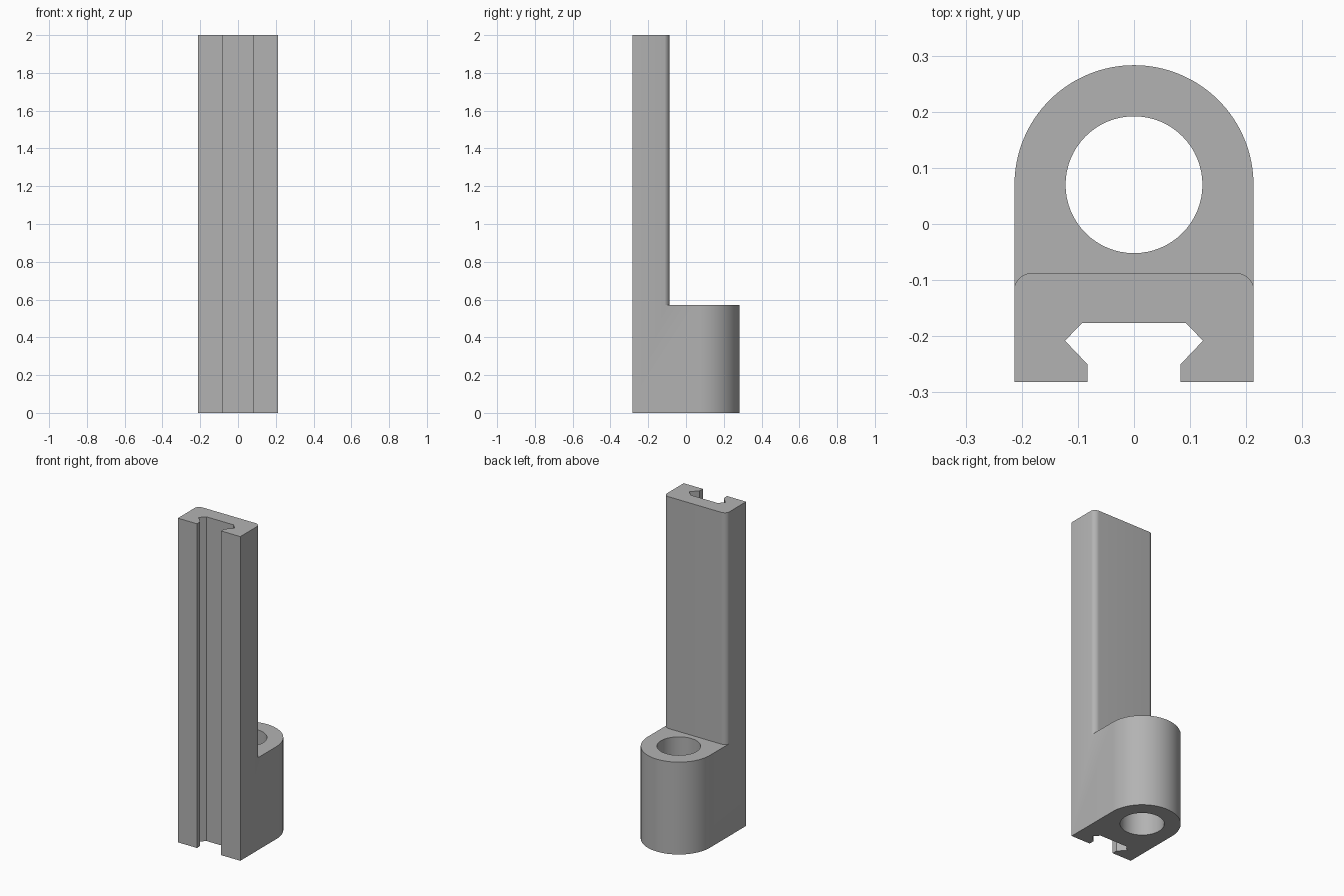
import bpy
import bmesh
from math import cos, sin, pi

cube = bpy.data.objects.get("Cube")
if cube:
    bpy.data.objects.remove(cube, do_unlink=True)

HALF_WIDTH, FRONT, HEIGHT = 0.213, -0.282, 2.0
LUG_HEIGHT, LUG_Y, HOLE_RADIUS = 0.57, 0.07, 0.122

grey = bpy.data.materials.new("plain grey")
grey.use_nodes = True
colour = (0.45, 0.45, 0.45, 1)
grey.diffuse_color = colour
grey.node_tree.nodes["Principled BSDF"].inputs["Base Color"].default_value = colour


def arc(cx, cy, radius, start, end, steps):
    angles = [start + (end - start) * i / steps for i in range(steps + 1)]
    return [(cx + radius * cos(a), cy + radius * sin(a)) for a in angles]


def mirrored(half):
    """Close a right-hand half outline with its mirror image."""
    return half + [(-x, y) for x, y in reversed(half)]


def extrude(name, outline, bottom, top):
    bm = bmesh.new()
    face = bm.faces.new([bm.verts.new((x, y, bottom)) for x, y in outline])
    moved = bmesh.ops.extrude_face_region(bm, geom=[face])["geom"]
    verts = [v for v in moved if isinstance(v, bmesh.types.BMVert)]
    bmesh.ops.translate(bm, verts=verts, vec=(0, 0, top - bottom))
    bmesh.ops.recalc_face_normals(bm, faces=bm.faces)
    mesh = bpy.data.meshes.new(name)
    bm.to_mesh(mesh)
    bm.free()
    mesh.materials.append(grey)
    obj = bpy.data.objects.new(name, mesh)
    bpy.context.collection.objects.link(obj)
    return obj


# Full-height blank with the rounded lug outline
blank = ([(-HALF_WIDTH, FRONT), (HALF_WIDTH, FRONT)]
         + arc(0, LUG_Y, HALF_WIDTH, 0, pi, 64))
bracket = extrude("slotted_rail_bracket", blank, 0, HEIGHT)

# Dovetail slot down the front
slot = mirrored([(0.083, -0.4), (0.083, -0.25), (0.123, -0.208), (0.092, -0.176)])

# Space behind the rail, with rounded rail corners
behind = mirrored([(0.4, 0.4), (0.4, -0.122)]
                  + arc(0.18, -0.122, 0.035, 0, pi / 2, 12))

# Round hole through the lug
hole = arc(0, LUG_Y, HOLE_RADIUS, 0, 2 * pi, 64)[:-1]

cutters = [extrude("slot_cutter", slot, -0.1, HEIGHT + 0.1),
           extrude("rear_cutter", behind, LUG_HEIGHT, HEIGHT + 0.1),
           extrude("hole_cutter", hole, -0.1, HEIGHT + 0.1)]

bpy.ops.object.select_all(action='DESELECT')
bracket.select_set(True)
bpy.context.view_layer.objects.active = bracket
for cutter in cutters:
    cut = bracket.modifiers.new(cutter.name, 'BOOLEAN')
    cut.operation = 'DIFFERENCE'
    cut.solver = 'EXACT'
    cut.object = cutter
    bpy.ops.object.modifier_apply(modifier=cut.name)
    bpy.data.objects.remove(cutter, do_unlink=True)

bpy.ops.object.shade_smooth_by_angle(angle=pi / 6)
